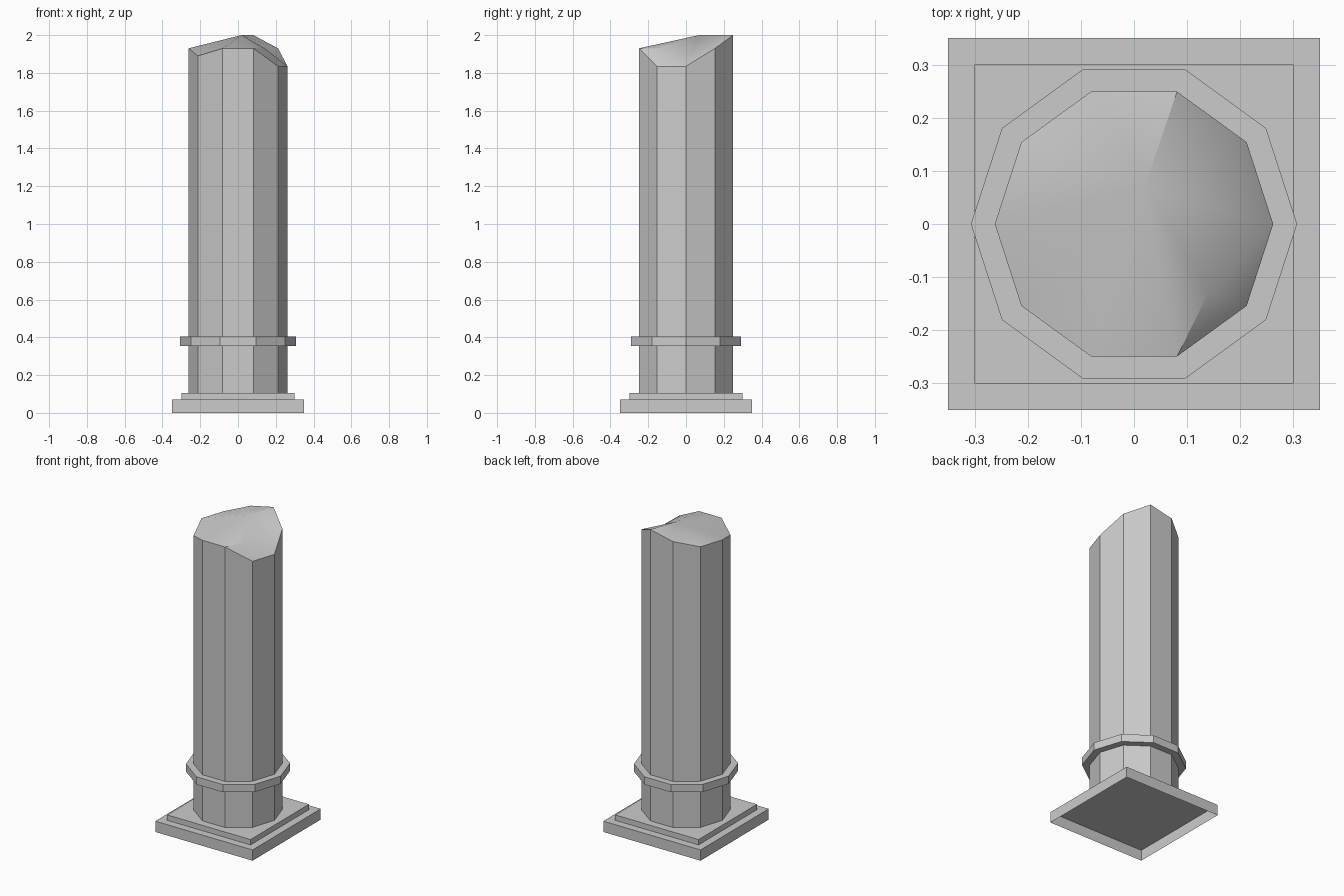
import bpy, bmesh, math
from mathutils import Vector

if "Cube" in bpy.data.objects:
    bpy.data.objects.remove(bpy.data.objects["Cube"])

SIDES = 10


def make_object(name, bm, smooth=False):
    bmesh.ops.recalc_face_normals(bm, faces=bm.faces[:])
    mesh = bpy.data.meshes.new(name)
    bm.to_mesh(mesh)
    bm.free()
    ob = bpy.data.objects.new(name, mesh)
    bpy.context.collection.objects.link(ob)
    if smooth:
        bpy.ops.object.select_all(action='DESELECT')
        ob.select_set(True)
        bpy.context.view_layer.objects.active = ob
        bpy.ops.object.shade_smooth_by_angle(angle=math.radians(30))
    return ob


def ring_points(radius, heights):
    step = 2 * math.pi / SIDES
    return [Vector((radius * math.cos(i * step), radius * math.sin(i * step), z))
            for i, z in enumerate(heights)]


def side_walls(bm, low, high):
    n = len(low)
    for i in range(n):
        j = (i + 1) % n
        bm.faces.new((low[i], low[j], high[j], high[i]))


def open_slab(name, half, z0, z1):
    # square slab with a hollow underside
    bm = bmesh.new()
    corners = [(-half, -half), (half, -half), (half, half), (-half, half)]
    low = [bm.verts.new((x, y, z0)) for x, y in corners]
    high = [bm.verts.new((x, y, z1)) for x, y in corners]
    side_walls(bm, low, high)
    bm.faces.new(high)
    ob = make_object(name, bm)
    return ob


# stepped square base
open_slab("plinth", 0.35, 0.0, 0.07)
open_slab("plinth_step", 0.30, 0.07, 0.105)

# ten-sided collar around the shaft
bm = bmesh.new()
loops = [[bm.verts.new(p) for p in ring_points(r, [z] * SIDES)]
         for r, z in ((0.262, 0.355), (0.307, 0.355), (0.307, 0.405), (0.262, 0.405))]
for a, b in zip(loops, loops[1:]):
    side_walls(bm, a, b)
make_object("collar", bm)

# ten-sided shaft with a broken top
rim = [1.835, 1.93, 2.0, 1.965, 1.93, 1.93, 1.89, 1.93, 1.93, 1.835]
bm = bmesh.new()
low = [bm.verts.new(p) for p in ring_points(0.262, [0.105] * SIDES)]
top = [bm.verts.new(p) for p in ring_points(0.262, rim)]
side_walls(bm, low, top)
peak = bm.verts.new((0.02, 0.07, 2.0))
ledge = bm.verts.new((0.14, -0.13, 1.93))
for i in range(SIDES):
    bm.faces.new((top[i], top[(i + 1) % SIDES], peak if i < 8 else ledge))
bm.faces.new((top[8], ledge, peak))
bm.faces.new((ledge, top[0], peak))
make_object("broken_shaft", bm, smooth=True)
